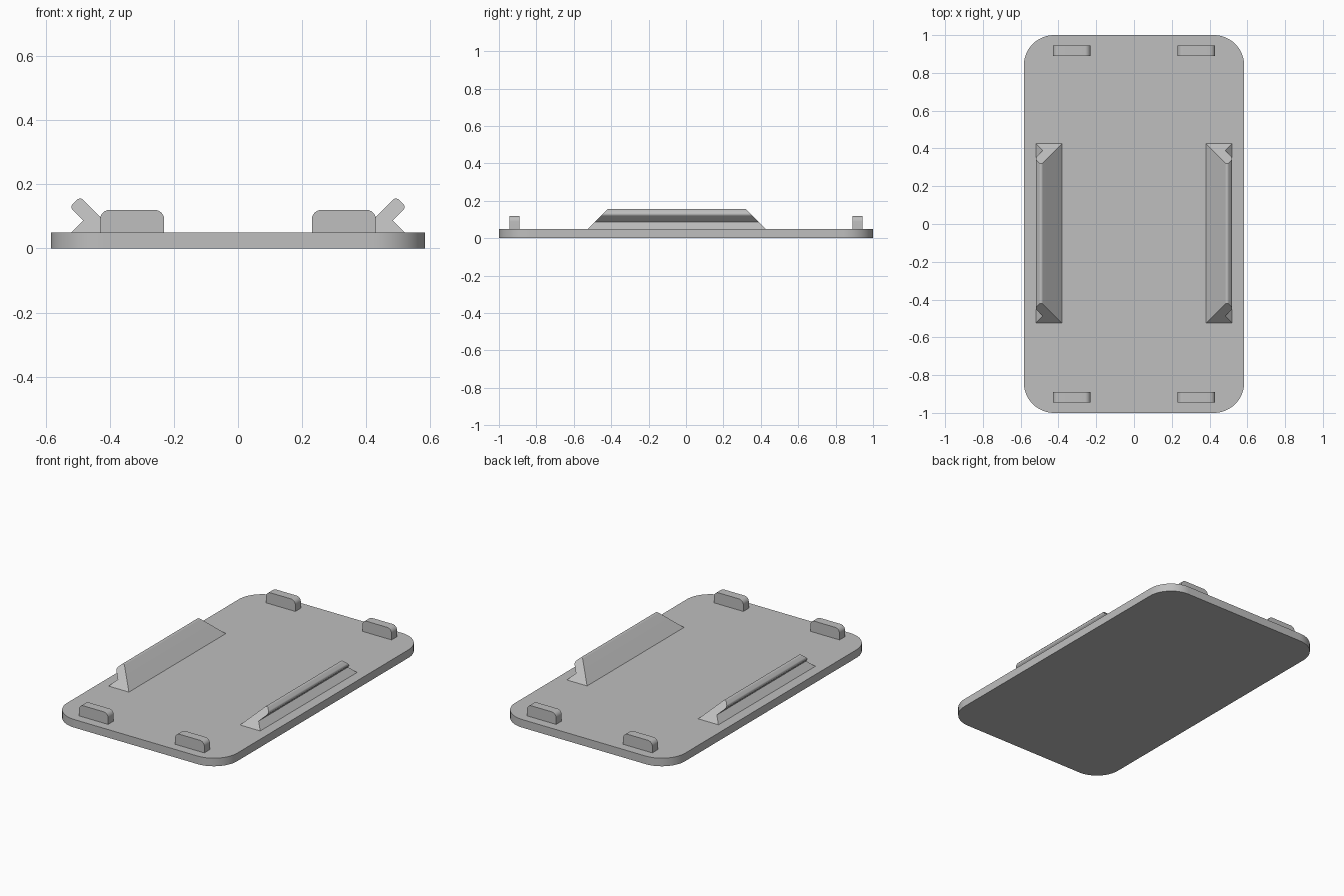
import bpy
import bmesh
import math
from mathutils import Vector

cube = bpy.data.objects.get("Cube")
if cube:
    bpy.data.objects.remove(cube, do_unlink=True)

# Single plain material
grey = bpy.data.materials.new("plain_grey")
grey.use_nodes = True
colour = (0.52, 0.52, 0.52, 1)
grey.diffuse_color = colour
grey.node_tree.nodes["Principled BSDF"].inputs["Base Color"].default_value = colour


def rounded(corners, steps=8):
    """Outline from (u, v, radius) corners, with an arc at each rounded one."""
    outline = []
    for i, (u, v, r) in enumerate(corners):
        p = Vector((u, v))
        if r == 0:
            outline.append(p)
            continue
        a = (Vector(corners[i - 1][:2]) - p).normalized()
        b = (Vector(corners[(i + 1) % len(corners)][:2]) - p).normalized()
        half = a.angle(b) / 2
        centre = p + (a + b).normalized() * r / math.sin(half)
        start = p + a * r / math.tan(half) - centre
        end = p + b * r / math.tan(half) - centre
        for s in range(steps + 1):
            outline.append(centre + start.lerp(end, s / steps).normalized() * r)
    return outline


def prism(name, outline, first, last):
    """Join two copies of an outline, placed by the functions first and last."""
    bm = bmesh.new()
    ring_a = [bm.verts.new(first(*p)) for p in outline]
    ring_b = [bm.verts.new(last(*p)) for p in outline]
    bm.faces.new(ring_a)
    bm.faces.new(ring_b)
    n = len(outline)
    for i in range(n):
        j = (i + 1) % n
        bm.faces.new((ring_a[i], ring_a[j], ring_b[j], ring_b[i]))
    bmesh.ops.recalc_face_normals(bm, faces=bm.faces)
    mesh = bpy.data.meshes.new(name)
    bm.to_mesh(mesh)
    bm.free()
    mesh.materials.append(grey)
    obj = bpy.data.objects.new(name, mesh)
    bpy.context.collection.objects.link(obj)
    bpy.ops.object.select_all(action='DESELECT')
    obj.select_set(True)
    bpy.context.view_layer.objects.active = obj
    bpy.ops.object.shade_smooth_by_angle(angle=math.radians(30))


TOP = 0.05
W, R = 0.583, 0.16

# Base plate with rounded corners
plate = rounded([(-W, -1, R), (W, -1, R), (W, 1, R), (-W, 1, R)], 16)
prism("base_plate", plate, lambda x, y: (x, y, 0), lambda x, y: (x, y, TOP))

# Cross-sections of the end tabs and the side clips
tab = rounded([(0.23, TOP, 0), (0.43, TOP, 0), (0.43, 0.12, 0.03), (0.23, 0.12, 0.03)])
clip = rounded([(0.381, TOP, 0), (0.52, TOP, 0), (0.483, 0.087, 0),
                (0.525, 0.129, 0.014), (0.492, 0.161, 0.014)])

for side, sx in (("left", 1), ("right", -1)):
    # Upright tabs near both ends
    for end, sy in (("front", -1), ("back", 1)):
        prism(f"{end}_{side}_tab", tab,
              lambda x, z: (sx * x, sy * 0.89, z),
              lambda x, z: (sx * x, sy * 0.944, z))
    # Outward-leaning clip rail with ends cut back at 45 degrees
    prism(f"{side}_clip_rail", clip,
          lambda x, z: (sx * x, -0.525 + z - TOP, z),
          lambda x, z: (sx * x, 0.425 - z + TOP, z))
